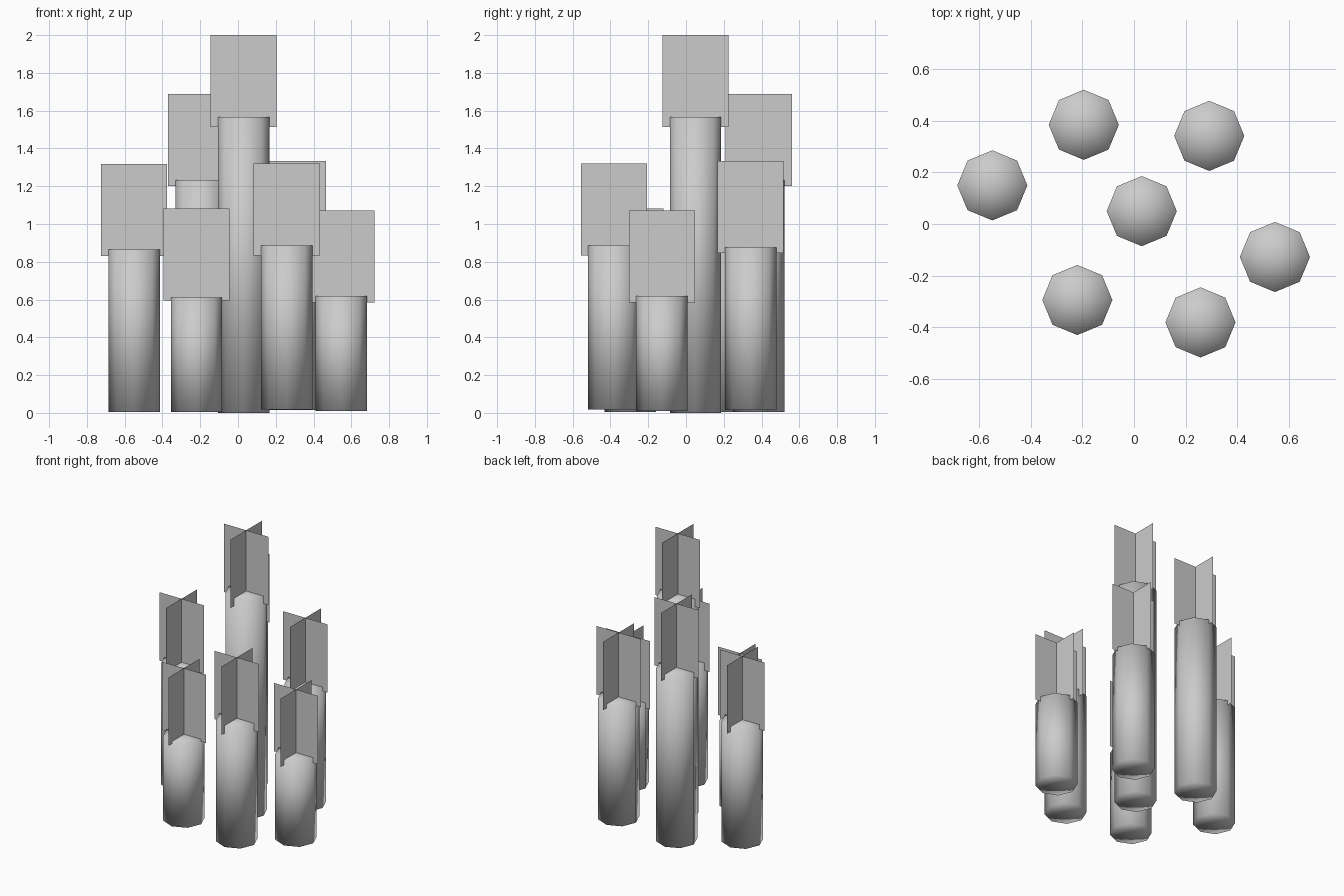
import bpy, bmesh

if "Cube" in bpy.data.objects:
    bpy.data.objects.remove(bpy.data.objects["Cube"])

RADIUS, FLAME_HALF = 0.136, 0.175

# x, y, base z, candle top z, flame bottom z, flame top z
CANDLES = [
    (-0.55, 0.15, 0.005, 0.865, 0.83, 1.318),
    (-0.195, 0.385, 0.005, 1.232, 1.20, 1.687),
    (0.03, 0.05, 0.00, 1.567, 1.513, 2.00),
    (0.292, 0.342, 0.014, 0.875, 0.847, 1.334),
    (0.547, -0.128, 0.01, 0.62, 0.584, 1.071),
    (0.258, -0.382, 0.018, 0.885, 0.832, 1.319),
    (-0.22, -0.295, 0.005, 0.61, 0.594, 1.081),
]


def make_candle(i, x, y, z0, z1):
    # eight-sided wax column, vertices on the axes, smooth shaded
    bpy.ops.mesh.primitive_cylinder_add(
        vertices=8, radius=RADIUS, depth=z1 - z0, end_fill_type='TRIFAN',
        location=(x, y, (z0 + z1) / 2))
    ob = bpy.context.object
    ob.name = f"candle_{i}"
    bpy.ops.object.shade_smooth()


def make_flame(i, x, y, z0, z1):
    # two upright crossed cards
    bm = bmesh.new()
    for dx, dy in ((FLAME_HALF, 0), (0, FLAME_HALF)):
        corners = [(-dx, -dy, 0), (dx, dy, 0), (dx, dy, z1 - z0), (-dx, -dy, z1 - z0)]
        bm.faces.new([bm.verts.new(c) for c in corners])
    mesh = bpy.data.meshes.new(f"flame_{i}")
    bm.to_mesh(mesh)
    bm.free()
    ob = bpy.data.objects.new(f"flame_{i}", mesh)
    ob.location = (x, y, z0)
    bpy.context.collection.objects.link(ob)


for i, (x, y, base, top, f0, f1) in enumerate(CANDLES, 1):
    make_candle(i, x, y, base, top)
    make_flame(i, x, y, f0, f1)
